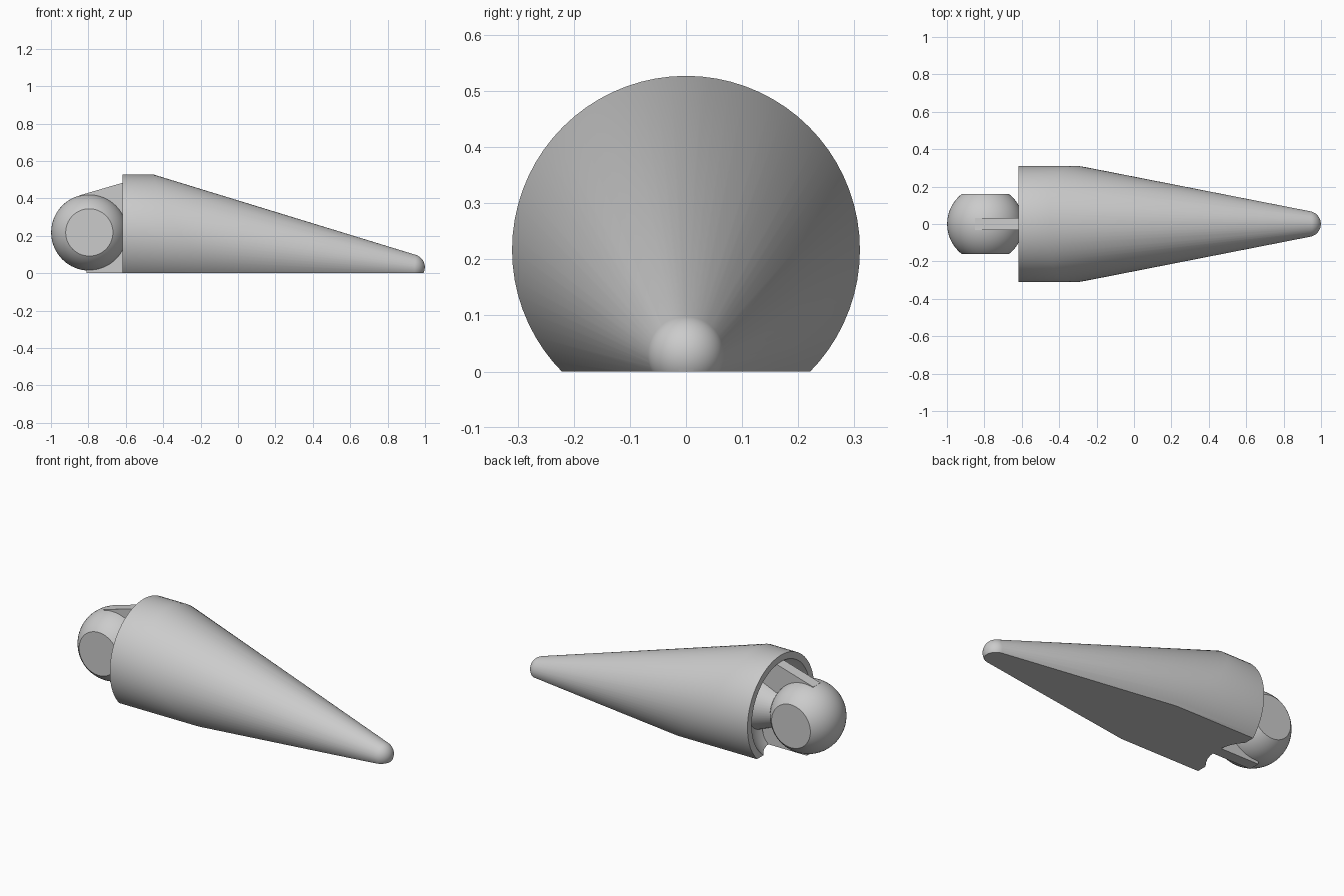
import bpy, bmesh, math
from mathutils import Matrix, Vector

cube = bpy.data.objects.get("Cube")
if cube:
    bpy.data.objects.remove(cube, do_unlink=True)

grey = bpy.data.materials.new("plain_grey")
grey.use_nodes = True
colour = (0.6, 0.6, 0.6, 1)
grey.diffuse_color = colour
grey.node_tree.nodes["Principled BSDF"].inputs["Base Color"].default_value = colour

BALL = Vector((-0.795, 0, 0.218))
BACK = -0.617
R = 0.31
AXIS_Z = 0.217


def finish(bm, name):
    bmesh.ops.recalc_face_normals(bm, faces=bm.faces)
    mesh = bpy.data.meshes.new(name)
    bm.to_mesh(mesh)
    bm.free()
    mesh.materials.append(grey)
    ob = bpy.data.objects.new(name, mesh)
    bpy.context.collection.objects.link(ob)
    return ob


def smooth(ob, degrees):
    bpy.ops.object.select_all(action='DESELECT')
    ob.select_set(True)
    bpy.context.view_layer.objects.active = ob
    bpy.ops.object.shade_smooth_by_angle(angle=math.radians(degrees))


def slice_off(bm, point, normal):
    geom = bm.verts[:] + bm.edges[:] + bm.faces[:]
    bmesh.ops.bisect_plane(bm, geom=geom, plane_co=point, plane_no=normal, clear_outer=True)
    bmesh.ops.holes_fill(bm, edges=[e for e in bm.edges if e.is_boundary], sides=0)


def sphere(bm, centre, radius):
    turn = Matrix.Rotation(math.pi / 2, 4, 'X')
    bmesh.ops.create_uvsphere(bm, u_segments=64, v_segments=32, radius=radius,
                              matrix=Matrix.Translation(centre) @ turn)


# Tapered body: round back, slanted shoulder and rounded tip wrapped in one hull
bm = bmesh.new()
sphere(bm, Vector((0.93, 0, 0.032)), 0.069)
bmesh.ops.delete(bm, geom=bm.edges[:], context='EDGES_FACES')
for i in range(72):
    a = math.tau * i / 72
    s = math.sin(a)
    y, z = R * math.cos(a), AXIS_Z + R * s
    bm.verts.new((BACK, y, z))
    bm.verts.new((-0.31 - 0.234 * s + 0.094 * s * s, y, z))
bmesh.ops.convex_hull(bm, input=bm.verts)
bmesh.ops.delete(bm, geom=[v for v in bm.verts if not v.link_faces], context='VERTS')
slice_off(bm, (0, 0, 0), (0, 0, -1))
body = finish(bm, "tapered_body")

# Spherical socket hollowed out of the back
bm = bmesh.new()
sphere(bm, BALL, 0.324)
cutter = finish(bm, "socket_cutter")
cutter.hide_render = True
cutter.hide_viewport = True
socket = body.modifiers.new("socket", 'BOOLEAN')
socket.operation = 'DIFFERENCE'
socket.solver = 'EXACT'
socket.object = cutter
bpy.context.view_layer.objects.active = body
bpy.ops.object.modifier_apply(modifier="socket")
bpy.data.objects.remove(cutter, do_unlink=True)
smooth(body, 25)

# Ball with flattened sides
bm = bmesh.new()
sphere(bm, BALL, 0.204)
for side in (-1, 1):
    slice_off(bm, (0, side * 0.16, 0), (0, side, 0))
smooth(finish(bm, "joint_ball"), 20)

# Neck flaring from the ball to the socket floor
bm = bmesh.new()
bmesh.ops.create_cone(bm, cap_ends=True, segments=48, radius1=0.07, radius2=0.16, depth=0.22,
                      matrix=Matrix.Translation(BALL + Vector((0.21, 0, 0)))
                      @ Matrix.Rotation(math.pi / 2, 4, 'Y'))
smooth(finish(bm, "neck"), 30)

# Thin upright web bracing the ball above and below
outline = [(-0.851, 0.415), (-0.795, 0.22), (-0.81, 0), (-0.54, 0), (-0.48, 0.22), (-0.56, 0.5)]
bm = bmesh.new()
face = bm.faces.new([bm.verts.new((x, -0.033, z)) for x, z in outline])
push = bmesh.ops.extrude_face_region(bm, geom=[face])
bmesh.ops.translate(bm, vec=(0, 0.066, 0),
                    verts=[v for v in push["geom"] if isinstance(v, bmesh.types.BMVert)])
finish(bm, "support_web")
